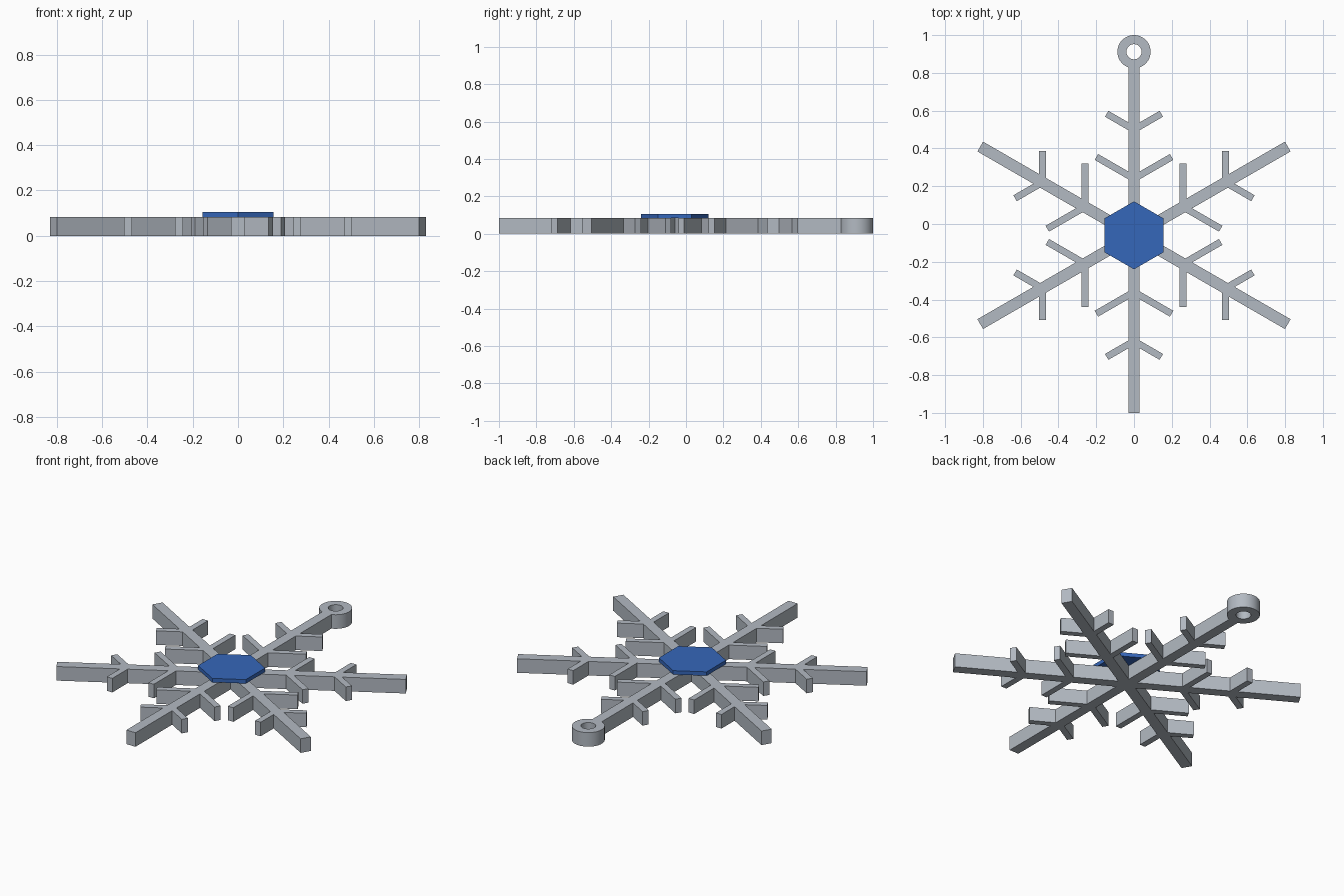
import bpy, bmesh, math
from mathutils import Matrix, Vector

if "Cube" in bpy.data.objects:
    bpy.data.objects.remove(bpy.data.objects["Cube"])

CY = -0.06          # hub centre in y
H = 0.083           # flake thickness
HUB_TOP = 0.106


def material(name, rgb):
    m = bpy.data.materials.new(name)
    m.diffuse_color = (*rgb, 1)
    m.use_nodes = True
    m.node_tree.nodes["Principled BSDF"].inputs["Base Color"].default_value = m.diffuse_color
    return m


silver = material("silver grey", (0.45, 0.49, 0.54))
blue = material("blue", (0.036, 0.135, 0.49))


def finish(bm, name, mat):
    bmesh.ops.recalc_face_normals(bm, faces=bm.faces)
    mesh = bpy.data.meshes.new(name)
    bm.to_mesh(mesh)
    bm.free()
    mesh.materials.append(mat)
    obj = bpy.data.objects.new(name, mesh)
    bpy.context.collection.objects.link(obj)
    return obj


def bar(bm, start, angle, length, width):
    """Box of flake thickness running from start in the given direction."""
    m = (Matrix.Translation((start[0], start[1], H / 2))
         @ Matrix.Rotation(angle, 4, 'Z')
         @ Matrix.Translation((length / 2, 0, 0))
         @ Matrix.Diagonal((length, width, H, 1)))
    bmesh.ops.create_cube(bm, size=1, matrix=m)


# Six arms, each with two pairs of side branches
for i in range(6):
    a = math.radians(90 + 60 * i)
    d = Vector((math.cos(a), math.sin(a)))
    hub = Vector((0, CY))
    bm = bmesh.new()
    bar(bm, hub, a, 0.90 if i == 0 else 0.94, 0.06)
    for dist, length in ((0.30, 0.23), (0.56, 0.167)):
        for side in (-1, 1):
            bar(bm, hub + d * dist, a + side * math.radians(60), length, 0.036)
    finish(bm, f"arm_{i + 1}", silver)

# Hexagonal centre plate
bm = bmesh.new()
bmesh.ops.create_cone(
    bm, cap_ends=True, segments=6, radius1=0.18, radius2=0.18, depth=HUB_TOP - H,
    matrix=Matrix.Translation((0, CY, (H + HUB_TOP) / 2)) @ Matrix.Rotation(math.radians(30), 4, 'Z'))
# turn a corner to point along y
ys = max(v.co.y for v in bm.verts) - CY
if ys < 0.17:
    bmesh.ops.rotate(bm, verts=bm.verts, cent=(0, CY, 0),
                     matrix=Matrix.Rotation(math.radians(30), 3, 'Z'))
finish(bm, "centre_hexagon", blue)

# Hanging ring: square section swept round the hole
N, RING_Y = 64, 0.912
bm = bmesh.new()
loops = []
for k in range(N):
    t = 2 * math.pi * k / N
    loops.append([bm.verts.new((r * math.cos(t), RING_Y + r * math.sin(t), z))
                  for r, z in ((0.04, 0), (0.088, 0), (0.088, H), (0.04, H))])
for k in range(N):
    p, q = loops[k], loops[(k + 1) % N]
    for j in range(4):
        bm.faces.new((p[j], p[(j + 1) % 4], q[(j + 1) % 4], q[j]))
ring = finish(bm, "hanging_ring", silver)
bpy.context.view_layer.objects.active = ring
ring.select_set(True)
bpy.ops.object.shade_smooth_by_angle(angle=math.radians(30))
